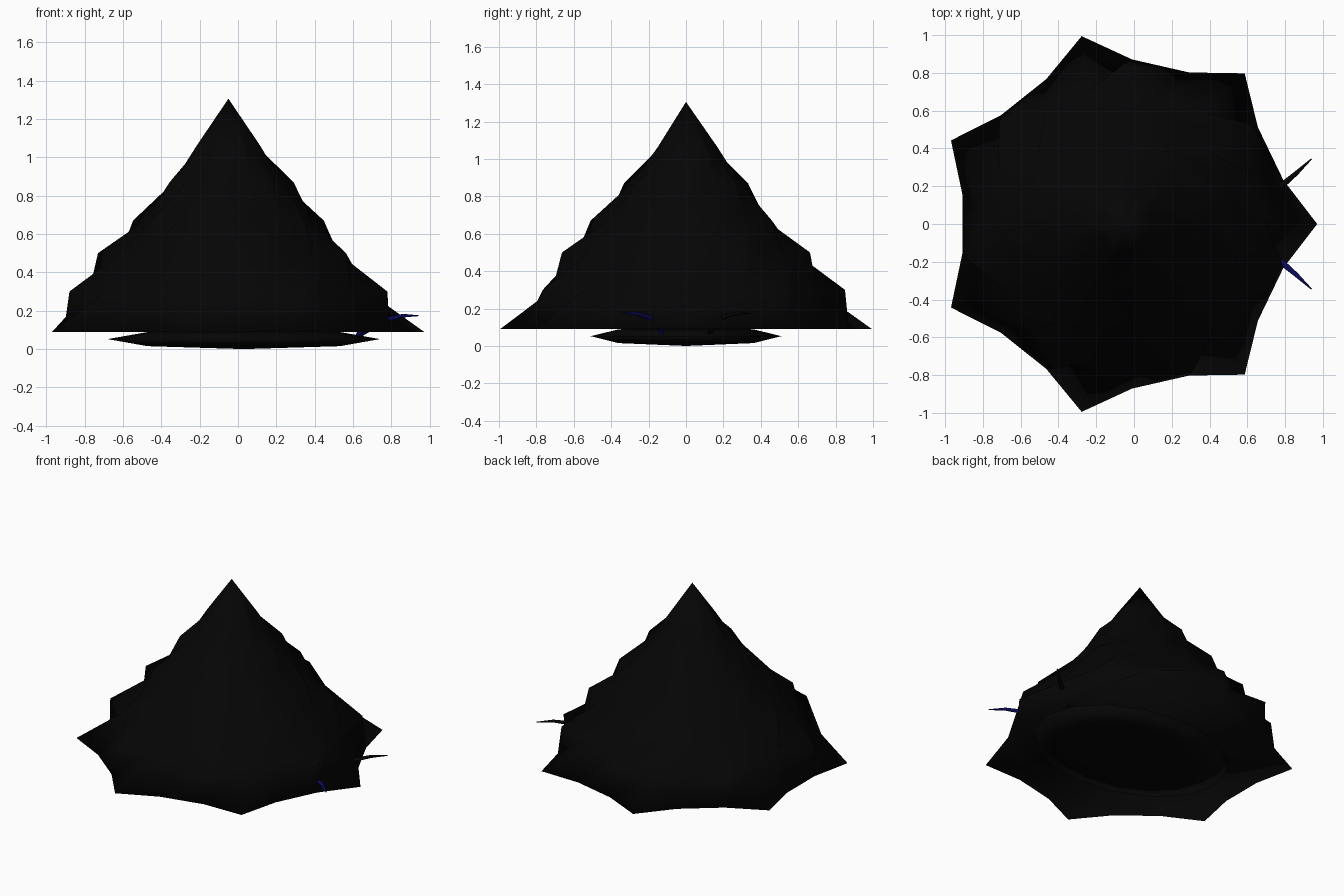
import bpy, bmesh, math

if "Cube" in bpy.data.objects:
    bpy.data.objects.remove(bpy.data.objects["Cube"])

def mat(name, c):
    m = bpy.data.materials.new(name)
    m.diffuse_color = (*c, 1)
    m.use_nodes = True
    m.node_tree.nodes["Principled BSDF"].inputs["Base Color"].default_value = m.diffuse_color
    return m

BLACK = mat("black", (0.0015, 0.0015, 0.0015))
BLUE = mat("dark_blue", (0.003, 0.003, 0.11))
CX = -0.05   # axis of the tiered cone

def finish(bm, name, material):
    bmesh.ops.recalc_face_normals(bm, faces=bm.faces)
    for f in bm.faces:
        f.smooth = True
    me = bpy.data.meshes.new(name)
    bm.to_mesh(me)
    bm.free()
    me.materials.append(material)
    ob = bpy.data.objects.new(name, me)
    bpy.context.collection.objects.link(ob)
    return ob

def star_ring(bm, r, z, turn):
    """Seven-pointed outline with two shallow valley points between tips."""
    ring = []
    for k in range(7):
        a = turn + k * math.tau / 7
        for da, f in ((-15.5, 0.855), (0, 1), (15.5, 0.855)):
            t = a + math.radians(da)
            ring.append(bm.verts.new((CX + r * f * math.cos(t), r * f * math.sin(t), z)))
    return ring

# cone lofted through six star outlines, the tips creeping a quarter step per tier
bm = bmesh.new()
rings = [star_ring(bm, 1.02 - 0.17 * i, z, -i * math.tau / 28)
         for i, z in enumerate((0.09, 0.30, 0.50, 0.67, 0.87, 1.06))]
n = len(rings[0])
for low, up in zip(rings, rings[1:]):
    for i in range(n):   # each tip stands over a valley point of the tier below
        bm.faces.new((low[i - 1], low[i], up[(i + 1) % n], up[i]))
apex = bm.verts.new((CX, 0, 1.305))
for i in range(n):
    bm.faces.new((rings[-1][i - 1], rings[-1][i], apex))
bm.faces.new(rings[0])
finish(bm, "spiky_cone", BLACK)

# flattened oval foot
bm = bmesh.new()
bmesh.ops.create_uvsphere(bm, u_segments=16, v_segments=4, radius=1)
for v in bm.verts:
    v.co = (0.03 + 0.71 * v.co.x, 0.51 * v.co.y, 0.052 + 0.052 * v.co.z)
finish(bm, "oval_foot", BLACK)

# pair of curved feelers poking out through the lowest tier
PATH = [(0.63, 0.13, 0.075, 0.022), (0.68, 0.145, 0.105, 0.021), (0.73, 0.17, 0.135, 0.019),
        (0.79, 0.21, 0.157, 0.016), (0.86, 0.27, 0.174, 0.012), (0.94, 0.345, 0.174, 0.003)]

def feeler(name, side, material):
    bm = bmesh.new()
    d = math.sqrt(0.5)
    rings = []
    for x, y, z, r in PATH:
        ring = []
        for k in range(8):
            a = k * math.tau / 8
            u, w = r * math.cos(a), r * 0.8 * math.sin(a)
            ring.append(bm.verts.new((x - d * u, side * (y + d * u), z + w)))
        rings.append(ring)
    for a, b in zip(rings, rings[1:]):
        for k in range(8):
            j = (k + 1) % 8
            bm.faces.new((a[k], a[j], b[j], b[k]))
    bm.faces.new(rings[0])
    bm.faces.new(rings[-1])
    finish(bm, name, material)

feeler("front_feeler", -1, BLUE)
feeler("back_feeler", 1, BLACK)
